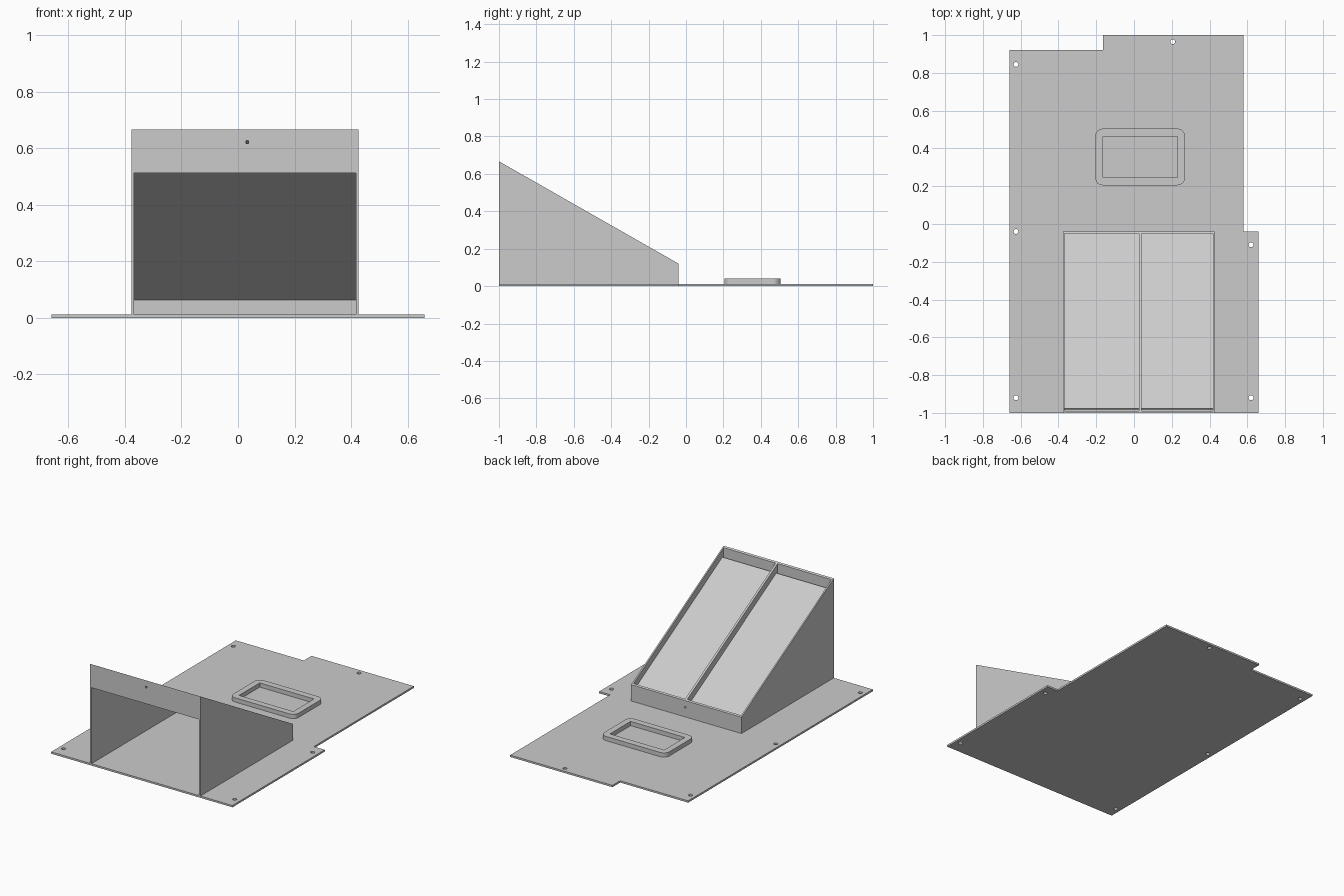
import bpy, bmesh, math
from mathutils import Vector

if "Cube" in bpy.data.objects:
    bpy.data.objects.remove(bpy.data.objects["Cube"])

grey = bpy.data.materials.new("plain grey")
grey.diffuse_color = (0.6, 0.6, 0.6, 1)
grey.use_nodes = True
grey.node_tree.nodes["Principled BSDF"].inputs["Base Color"].default_value = grey.diffuse_color


def slab(name, outlines, z0, z1):
    """Flat sheet from an outer outline plus hole outlines."""
    cu = bpy.data.curves.new(name, 'CURVE')
    cu.dimensions, cu.fill_mode, cu.extrude = '2D', 'BOTH', (z1 - z0) / 2
    for pts in outlines:
        s = cu.splines.new('POLY')
        s.points.add(len(pts) - 1)
        for p, (x, y) in zip(s.points, pts):
            p.co = (x, y, 0, 1)
        s.use_cyclic_u = True
    tmp = bpy.data.objects.new(name + "_curve", cu)
    bpy.context.collection.objects.link(tmp)
    dg = bpy.context.evaluated_depsgraph_get()
    me = bpy.data.meshes.new_from_object(tmp.evaluated_get(dg))
    bpy.data.objects.remove(tmp)
    me.materials.clear()
    me.materials.append(grey)
    for p in me.polygons:
        p.use_smooth = False
    ob = bpy.data.objects.new(name, me)
    ob.location.z = (z0 + z1) / 2
    bpy.context.collection.objects.link(ob)
    return ob


def prism(name, profile, x0, x1):
    """Extrude a (y, z) side profile between two x positions."""
    bm = bmesh.new()
    face = bm.faces.new([bm.verts.new((x0, y, z)) for y, z in profile])
    ext = bmesh.ops.extrude_face_region(bm, geom=[face])['geom']
    bmesh.ops.translate(bm, vec=Vector((x1 - x0, 0, 0)),
                        verts=[v for v in ext if isinstance(v, bmesh.types.BMVert)])
    bmesh.ops.recalc_face_normals(bm, faces=bm.faces)
    me = bpy.data.meshes.new(name)
    bm.to_mesh(me)
    bm.free()
    me.materials.append(grey)
    ob = bpy.data.objects.new(name, me)
    bpy.context.collection.objects.link(ob)
    return ob


def circle(cx, cy, r, n=20):
    return [(cx + r * math.cos(2 * math.pi * i / n), cy + r * math.sin(2 * math.pi * i / n))
            for i in range(n)]


def rounded_rect(x0, x1, y0, y1, r, n=6):
    pts = []
    for k, (cx, cy) in enumerate([(x1 - r, y1 - r), (x0 + r, y1 - r),
                                  (x0 + r, y0 + r), (x1 - r, y0 + r)]):
        for i in range(n + 1):
            a = math.pi / 2 * (k + i / n)
            pts.append((cx + r * math.cos(a), cy + r * math.sin(a)))
    return pts


# Base plate with notched corners and screw holes
T = 0.012
outline = [(-0.66, -1), (0.66, -1), (0.66, -0.04), (0.58, -0.04), (0.58, 1),
           (-0.165, 1), (-0.165, 0.92), (-0.66, 0.92)]
screws = [(-0.625, 0.845), (0.205, 0.965), (-0.625, -0.04),
          (0.62, -0.11), (-0.625, -0.92), (0.62, -0.92)]
slab("base_plate", [outline] + [circle(x, y, 0.013) for x, y in screws], 0, T)

# Raised frame with rounded outer corners
slab("raised_frame", [rounded_rect(-0.205, 0.27, 0.205, 0.505, 0.04),
                      [(-0.165, 0.247), (0.23, 0.247), (0.23, 0.462), (-0.165, 0.462)]],
     T, 0.04)

# Wedge housing
X0, X1, W = -0.376, 0.427, 0.009
YF, YB = -1.0, -0.04
SLOPE = (0.12 - 0.667) / (YB - YF)


def top(y, drop=0.0):
    return 0.667 + SLOPE * (y - YF) - drop


side = [(YF, T), (YB, T), (YB, top(YB)), (YF, top(YF))]
prism("left_wall", side, X0, X0 + W)
prism("right_wall", side, X1 - W, X1)
YI, YO = YF + 0.011, YB - 0.01
front = prism("front_header", [(YF, 0.513), (YI, 0.513), (YI, top(YI)), (YF, top(YF))],
              X0 + W, X1 - W)
back = prism("back_wall", [(YO, T), (YB, T), (YB, top(YB)), (YO, top(YO))], X0 + W, X1 - W)

# Sloped panel set below the rim, its upper end square to the slope
prism("sloped_panel", [(-0.976, top(-0.976, 0.05)), (YO, top(YO, 0.05)),
                       (YO, top(YO, 0.062)), (-0.981, top(-0.981, 0.062))],
      X0 + W, X1 - W)

# Centre divider between the two panel bays
divider = prism("centre_divider", [(YI, top(YI, 0.062)), (YO, top(YO, 0.062)),
                                   (YO, top(YO)), (YI, top(YI))], 0.026, 0.04)

# Cable channel running down the divider
cutter = prism("channel_cutter", [(-1.1, top(-1.1, 0.05)), (0.1, top(0.1, 0.05)),
                                  (0.1, top(0.1, 0.039)), (-1.1, top(-1.1, 0.039))],
               0.028, 0.038)
cutter.hide_render = True
cutter.hide_viewport = True
cutter.display_type = 'WIRE'
for ob in (front, back, divider):
    m = ob.modifiers.new("channel", 'BOOLEAN')
    m.operation, m.solver, m.object = 'DIFFERENCE', 'EXACT', cutter
